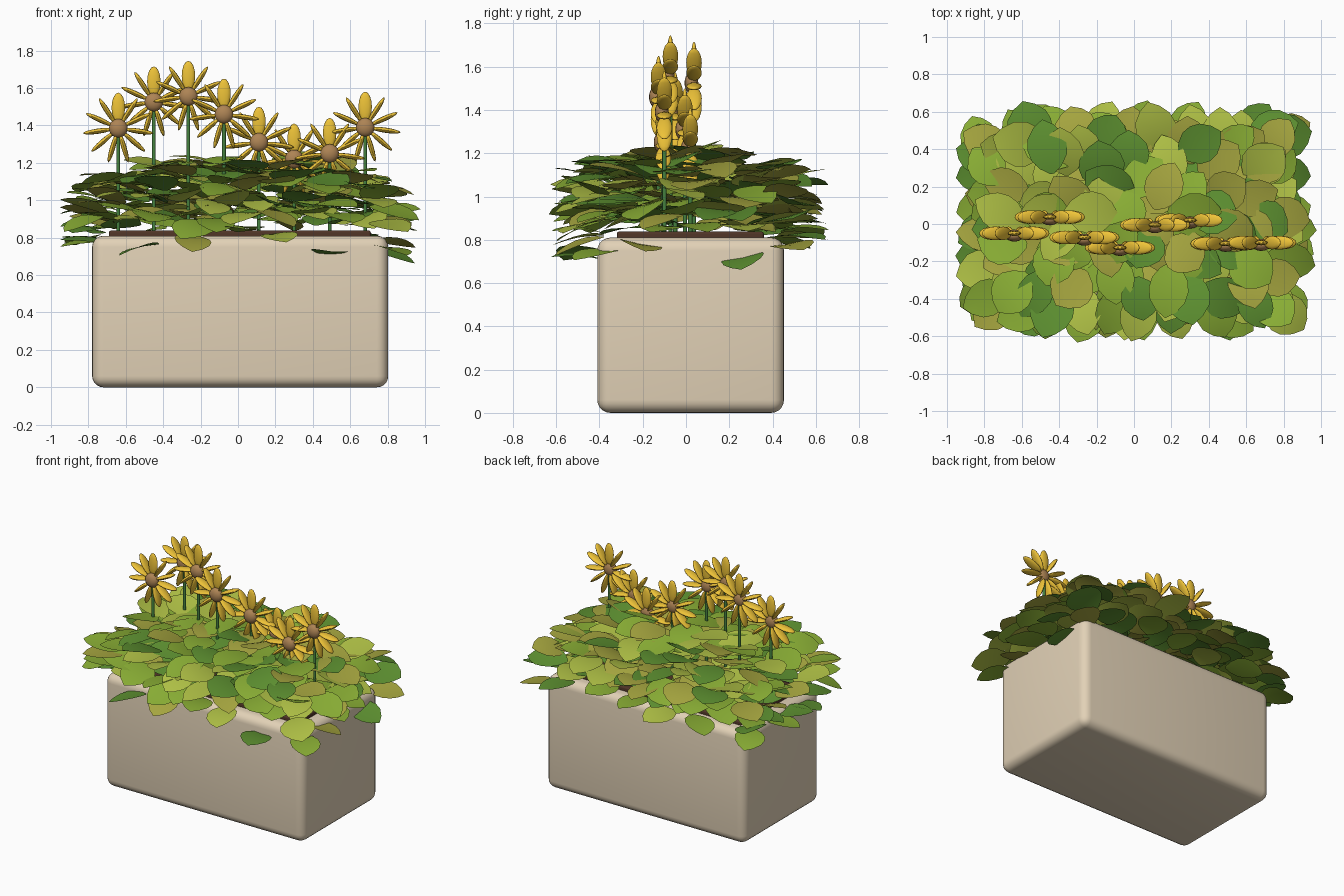
import bpy, bmesh, math, random
from mathutils import Vector, Matrix

if "Cube" in bpy.data.objects:
    bpy.data.objects.remove(bpy.data.objects["Cube"])

random.seed(11)


def mat(name, rgb):
    m = bpy.data.materials.new(name)
    m.diffuse_color = (*rgb, 1)
    m.use_nodes = True
    m.node_tree.nodes["Principled BSDF"].inputs["Base Color"].default_value = m.diffuse_color
    return m


stone = mat("stone", (0.76, 0.64, 0.47))
earth = mat("earth", (0.08, 0.035, 0.02))
stem_green = mat("stem_green", (0.06, 0.22, 0.05))
gold = mat("gold", (0.86, 0.55, 0.04))
brown = mat("seed_brown", (0.42, 0.23, 0.09))
greens = [mat("leaf_green_%d" % i, c) for i, c in enumerate(
    [(0.11, 0.28, 0.03), (0.25, 0.42, 0.035), (0.43, 0.53, 0.06), (0.38, 0.38, 0.05)])]


def finish(bm, name, material, smooth=40):
    me = bpy.data.meshes.new(name)
    bm.to_mesh(me)
    bm.free()
    ob = bpy.data.objects.new(name, me)
    bpy.context.collection.objects.link(ob)
    me.materials.append(material)
    bpy.ops.object.select_all(action='DESELECT')
    bpy.context.view_layer.objects.active = ob
    ob.select_set(True)
    bpy.ops.object.shade_smooth_by_angle(angle=math.radians(smooth))
    return ob


def box(name, lo, hi, bevel, material):
    lo, hi = Vector(lo), Vector(hi)
    bm = bmesh.new()
    bmesh.ops.create_cube(bm, size=1, matrix=Matrix.Translation((lo + hi) / 2)
                          @ Matrix.Diagonal((*(hi - lo), 1)))
    bmesh.ops.bevel(bm, geom=bm.edges[:], offset=bevel, segments=5,
                    profile=0.5, affect='EDGES')
    return finish(bm, name, material)


# Rounded trough and soil
box("planter_box", (-0.78, -0.41, 0), (0.803, 0.453, 0.81), 0.06, stone)
box("soil", (-0.69, -0.32, 0.72), (0.71, 0.36, 0.838), 0.012, earth)

# Flowers: (x, y, z of the centre)
flowers = [(-0.64, -0.05, 1.385), (-0.45, 0.037, 1.525), (-0.265, -0.072, 1.555),
           (-0.075, -0.127, 1.46), (0.112, -0.005, 1.31), (0.30, 0.02, 1.22),
           (0.49, -0.105, 1.25), (0.68, -0.10, 1.39)]
PETALS = 11
stems, petals, hearts = bmesh.new(), bmesh.new(), bmesh.new()
for x, y, z in flowers:
    bmesh.ops.create_cone(stems, cap_ends=True, segments=10, radius1=0.01, radius2=0.01,
                          depth=z - 0.8, matrix=Matrix.Translation((x, y, (z + 0.8) / 2)))
    bmesh.ops.create_uvsphere(hearts, u_segments=16, v_segments=10, radius=1,
                              matrix=Matrix.Translation((x, y - 0.012, z))
                              @ Matrix.Diagonal((0.05, 0.032, 0.05, 1)))
    for i in range(PETALS):
        # The topmost petal faces the front, the others stand edge-on
        size = (0.036, 0.014, 0.08, 1) if i == 0 else (0.014, 0.036, 0.08, 1)
        bmesh.ops.create_uvsphere(
            petals, u_segments=12, v_segments=8, radius=1,
            matrix=Matrix.Translation((x, y, z)) @ Matrix.Rotation(i * math.tau / PETALS, 4, 'Y')
            @ Matrix.Translation((0, 0, 0.11)) @ Matrix.Diagonal(size))
finish(stems, "flower_stems", stem_green)
finish(petals, "flower_petals", gold, 60)
finish(hearts, "flower_centres", brown, 60)

# Leaf: pointed oval, barely folded on the midrib and slightly curved
PROFILE = [(0.0, 0.1), (0.12, 0.55), (0.3, 0.9), (0.5, 1.0), (0.7, 0.88), (0.88, 0.5), (1.0, 0.0)]


def add_leaf(bm, centre, heading, pitch, roll, length, width):
    m = (Matrix.Translation(centre) @ Matrix.Rotation(heading, 4, 'Z')
         @ Matrix.Rotation(pitch, 4, 'Y') @ Matrix.Rotation(roll, 4, 'X'))
    rows = []
    for t, w in PROFILE:
        drop = -0.05 * length * (2 * t - 1) ** 2
        rows.append([bm.verts.new(m @ Vector(((t - 0.5) * length, s * w * width / 2,
                                              drop + 0.006 * abs(s) * w)))
                     for s in ((-1, 0, 1) if w else (0,))])
    for a, b in zip(rows, rows[1:]):
        if len(b) == 3:
            bm.faces.new((a[0], b[0], b[1], a[1]))
            bm.faces.new((a[1], b[1], b[2], a[2]))
        else:
            bm.faces.new((a[0], b[0], a[1]))
            bm.faces.new((a[1], b[0], a[2]))


# Foliage: leaves fill a low dome, layer by layer, and point outwards
foliage = [bmesh.new() for _ in greens]


def scatter(nx, ny, hx, hy, low, high, pitch):
    for i in range(nx):
        for j in range(ny):
            u = (i + random.uniform(0.1, 0.9)) / nx * 2 - 1
            v = (j + random.uniform(0.1, 0.9)) / ny * 2 - 1
            r = max(abs(u), abs(v))
            z = random.uniform(low, high) - 0.05 * r ** 3
            heading = math.atan2(v * hy, u * hx * 0.6) + random.uniform(-0.7, 0.7)
            add_leaf(random.choice(foliage), (u * hx, 0.01 + v * hy, z), heading,
                     pitch + random.uniform(-0.3, 0.3), random.uniform(-0.3, 0.3),
                     random.uniform(0.23, 0.31), random.uniform(0.19, 0.25))


scatter(10, 6, 0.84, 0.53, 0.89, 0.97, 0.05)
scatter(11, 6, 0.87, 0.57, 0.97, 1.06, 0.0)
scatter(10, 6, 0.84, 0.54, 1.06, 1.14, -0.05)
scatter(9, 5, 0.74, 0.44, 1.13, 1.20, -0.05)
scatter(6, 2, 0.55, 0.22, 1.19, 1.24, -0.05)

# Drooping leaves around the rim
for k in range(22):
    a = math.tau * (k + random.random() * 0.7) / 22
    c, s = math.cos(a), math.sin(a)
    f = 1 / max(abs(c), abs(s))
    add_leaf(random.choice(foliage), (0.83 * c * f, 0.02 + 0.52 * s * f, random.uniform(0.71, 0.90)),
             math.atan2(s, c) + random.uniform(-0.6, 0.6), random.uniform(-0.1, 0.4),
             random.uniform(-0.2, 0.2), 0.25, 0.2)
for i, bm in enumerate(foliage):
    finish(bm, "foliage_%d" % (i + 1), greens[i], 60)
